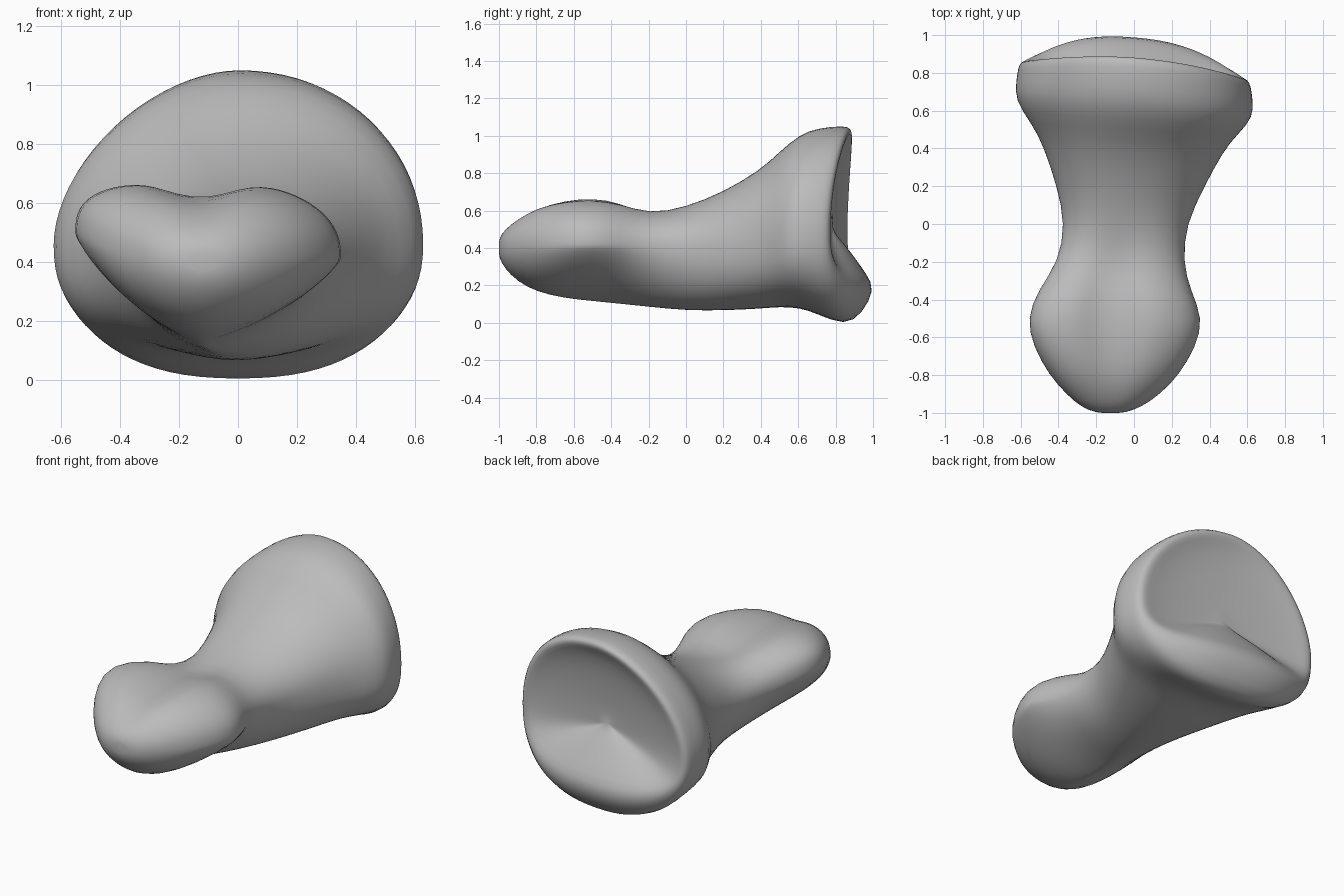
import bpy, bmesh, math

cube = bpy.data.objects.get("Cube")
if cube:
    bpy.data.objects.remove(cube, do_unlink=True)

bone_grey = bpy.data.materials.new("bone grey")
bone_grey.use_nodes = True
colour = (0.5, 0.5, 0.5, 1)
bone_grey.diffuse_color = colour
bone_grey.node_tree.nodes["Principled BSDF"].inputs["Base Color"].default_value = colour

SIDES = 40

# Cross-sections from the rounded head to the flared base:
# y, left x, right x, top z, bottom z, widest z, keel x, lower roundness, groove depth
SECTIONS = [
    (-1.0, -.2, -.05, .45, .35, .40, -.12, 2, 0),
    (-.97, -.28, .04, .51, .29, .41, -.12, 2, .01),
    (-.9, -.36, .14, .57, .22, .42, -.12, 1.9, .02),
    (-.8, -.45, .24, .635, .165, .43, -.12, 1.7, .04),
    (-.65, -.535, .33, .67, .13, .45, -.12, 1.4, .06),
    (-.5, -.57, .37, .68, .115, .46, -.12, 1.25, .07),
    (-.35, -.51, .3, .66, .1, .45, -.1, 1.35, .06),
    (-.2, -.4, .26, .595, .085, .42, -.06, 1.7, .025),
    (0, -.365, .275, .62, .065, .4, -.02, 2, 0),
    (.2, -.41, .375, .7, .065, .4, 0, 2.2, 0),
    (.4, -.48, .475, .82, .075, .42, 0, 2.4, 0),
    (.5, -.54, .55, .915, .085, .44, 0, 2.4, 0),
    (.61, -.635, .635, 1.01, .08, .46, 0, 2.4, 0),
    (.71, -.625, .63, 1.045, .045, .46, 0, 2.4, 0),
]


def power(value, exponent):
    return math.copysign(abs(value) ** exponent, value)


def outline(section):
    """Points of a lopsided superellipse with an optional groove on top."""
    y, left, right, top, bottom, wide, keel, low, groove = section
    middle, half = (left + right) / 2, (right - left) / 2
    flare = max(0, min(1, (y - .3) * 3))
    for i in range(SIDES):
        angle = math.tau * i / SIDES
        c, s = math.cos(angle), math.sin(angle)
        n = low
        if s > 0:
            n = 2.1 + 7 * groove - (.3 * flare if c < 0 else 0)
        x = middle + half * power(c, 2 / n)
        rise = power(s, 2 / n)
        z = wide + rise * ((top - wide) if s > 0 else (wide - bottom))
        if s < 0:
            x -= (keel - middle) * rise
        else:
            z -= groove * math.exp(-((x + .13) / .13) ** 2) * rise
        z -= groove * 1.4 * (x - middle) * abs(c)
        yield x, y - .08 * flare * x, z, s


bm = bmesh.new()
rings = [[bm.verts.new(p[:3]) for p in outline(s)] for s in SECTIONS]

# Base rim and dished end face: scale, y at side, top lift, bottom lift, bottom raise
last = list(outline(SECTIONS[-1]))
RIM = [
    (.985, .78, .07, .07, -.07),
    (.96, .81, .07, .125, -.02),
    (.91, .82, .065, .19, .09),
    (.83, .81, .04, .15, .14),
    (.65, .795, .02, .1, .15),
    (.4, .785, .01, .055, .11),
    (.15, .78, 0, .02, .04),
]
for scale, y, top_lift, low_lift, raise_z in RIM:
    ring = []
    for x, _, z, s in last:
        lift = top_lift if s > 0 else low_lift
        shift = .02 * scale if s > 0 else raise_z
        px = x * scale
        pz = .5 + (z - .5) * scale + shift * s * s
        ring.append(bm.verts.new((px, y + lift * s * s - .08 * px, pz)))
    rings.append(ring)

# Skin the rings and close both ends
for a, b in zip(rings, rings[1:]):
    for i in range(SIDES):
        j = (i + 1) % SIDES
        bm.faces.new((a[i], a[j], b[j], b[i]))
for ring in (rings[0], rings[-1]):
    centre = bm.verts.new([sum(v.co[k] for v in ring) / SIDES for k in range(3)])
    for i in range(SIDES):
        bm.faces.new((ring[i], ring[(i + 1) % SIDES], centre))
bmesh.ops.recalc_face_normals(bm, faces=bm.faces)
for face in bm.faces:
    face.smooth = True

mesh = bpy.data.meshes.new("toe_bone")
bm.to_mesh(mesh)
bm.free()
mesh.materials.append(bone_grey)
bone = bpy.data.objects.new("toe_bone", mesh)
bpy.context.collection.objects.link(bone)
smooth = bone.modifiers.new("smooth", 'SUBSURF')
smooth.levels = smooth.render_levels = 1
